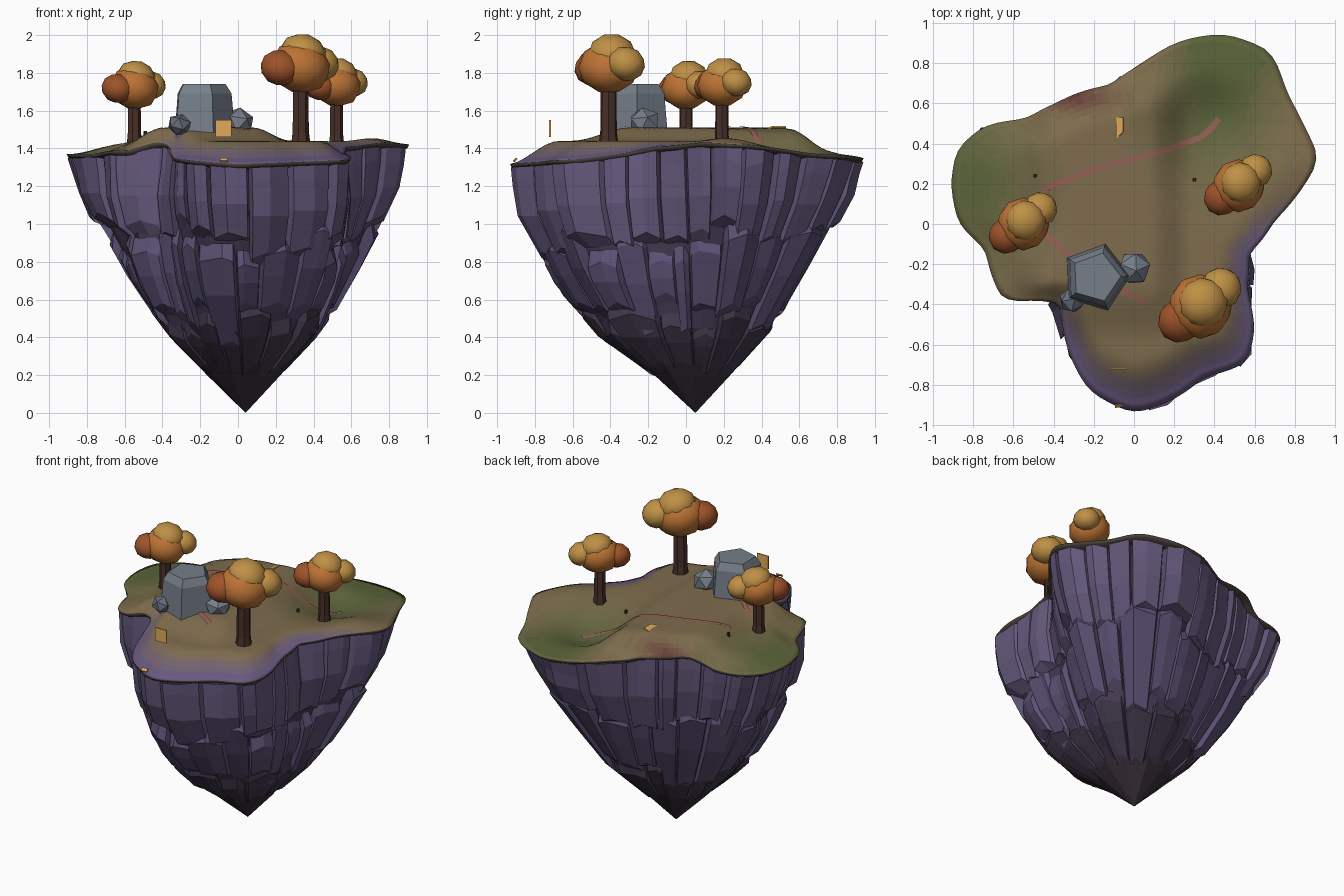
import bpy, math, random
from math import sin, cos, pi, radians, hypot, atan2, exp

if "Cube" in bpy.data.objects:
    bpy.data.objects.remove(bpy.data.objects["Cube"])

random.seed(4)
mats = {}


def mat(c):
    key = tuple(round(v, 3) for v in c)
    if key not in mats:
        mats[key] = bpy.data.materials.new("colour")
        mats[key].diffuse_color = (*key, 1)
    return mats[key]


def make(name, verts, faces, color, smooth=False):
    me = bpy.data.meshes.new(name)
    me.from_pydata(verts, [], faces)
    me.materials.append(mat(color))
    for p in me.polygons:
        p.use_smooth = smooth
    ob = bpy.data.objects.new(name, me)
    bpy.context.collection.objects.link(ob)
    return ob


def skin(rows, wrap=True, top=False, bottom=False, start=0):
    """Verts and quads joining equal-length rows."""
    n = len(rows[0])
    m = n if wrap else n - 1
    faces = [tuple(start + k for k in (i * n + j, (i + 1) * n + j, (i + 1) * n + (j + 1) % n, i * n + (j + 1) % n))
             for i in range(len(rows) - 1) for j in range(m)]
    if top:
        faces.append(tuple(start + k for k in range(n)))
    if bottom:
        faces.append(tuple(start + (len(rows) - 1) * n + k for k in reversed(range(n))))
    return [v for r in rows for v in r], faces


def lerp_table(t, x):
    if x <= t[0][0]:
        return t[0][1]
    for (a, u), (b, v) in zip(t, t[1:]):
        if x <= b:
            return u + (v - u) * (x - a) / (b - a)
    return t[-1][1]


def step(a, b, x):
    t = max(0, min(1, (x - a) / (b - a)))
    return t * t * (3 - 2 * t)


def cyclic(t):
    t = sorted((a % 360, v) for a, v in t)
    return [(t[-1][0] - 360, t[-1][1])] + t + [(t[0][0] + 360, t[0][1])]


# Island outline seen from above, turned into radius by angle
outline = [(.92, .32), (.84, .5), (.76, .65), (.68, .86), (.45, .945), (.23, .91), (.03, .79), (-.12, .69),
           (-.39, .6), (-.54, .52), (-.75, .485), (-.88, .37), (-.91, .2), (-.87, 0), (-.74, -.12), (-.71, -.25),
           (-.65, -.38), (-.47, -.375), (-.36, -.4), (-.33, -.62), (-.22, -.83), (0, -.94), (.2, -.87),
           (.35, -.76), (.56, -.69), (.6, -.52), (.56, -.33), (.57, -.15), (.7, .02), (.83, .17)]
radii = cyclic([(math.degrees(atan2(y, x)), hypot(x, y)) for x, y in outline])
drops = cyclic([(-90, .125), (-45, .1), (-15, .03), (20, .02), (45, .06), (65, .08), (90, .06), (110, .05),
                (140, .07), (180, .06), (215, .05), (240, .09)])


def out(a):
    d = math.degrees(a)
    return sum(lerp_table(radii, (d + k) % 360) for k in (-3, -1.5, 0, 1.5, 3)) / 5


def ground(x, y):
    a = atan2(y, x)
    f = hypot(x, y) / out(a)
    ridge = step(-.6, -.4, x) * (1 - step(.08, .28, x)) * step(-.6, -.3, y) * (1 - step(.55, .75, y))
    ridge *= 1 - exp(-((x + .58) / .15) ** 2 - (y / .17) ** 2)
    basin = exp(-((x - .4) / .25) ** 2 - ((y - .53) / .28) ** 2)
    west = exp(-((x + .72) / .18) ** 2 - ((y - .15) / .3) ** 2)
    east = exp(-((x - .72) / .13) ** 2 - ((y - .2) / .2) ** 2)
    drop = lerp_table(drops, math.degrees(a) % 360)
    return 1.44 + .07 * ridge - .125 * basin - .025 * west + .025 * east - drop * step(.72, 1.02, f)


# Smooth grassy top with a thin lip
N = 128
angs = [2 * pi * j / N for j in range(N)]
fr = [.01] + [k / 24 for k in range(1, 25)]
rows = [[(f * out(a) * cos(a), f * out(a) * sin(a), ground(f * out(a) * cos(a), f * out(a) * sin(a)))
         for a in angs] for f in fr]
rim = rows[-1]
rows.append([(x * .99, y * .99, z - .018) for x, y, z in rim])
rows.append([(x * .93, y * .93, z - .03) for x, y, z in rim])
land = make("grass_top", *skin(rows, top=True), (.06, .05, .04), True)
earth, green, purple, red = (.21, .15, .075), (.1, .125, .04), (.14, .1, .21), (.14, .05, .04)
slots = {}
for i, p in enumerate(land.data.polygons):
    if 24 * N <= i < 26 * N:
        continue
    x, y, _ = p.center
    a, f = atan2(y, x), hypot(x, y) / out(atan2(y, x))
    w = [(green, exp(-((x - .42) / .28) ** 2 - ((y - .6) / .36) ** 2) + exp(-((x + .8) / .28) ** 2 - ((y - .2) / .4) ** 2)
          + exp(-((x - .5) / .25) ** 2 - ((y - .9) / .15) ** 2)),
         (purple, step(.75, .97, f) * step(.2, .6, cos(a + 1.1))),
         (red, exp(-((x + .3) / .2) ** 2 - ((y - .62) / .06) ** 2))]
    c = earth
    for tint, k in w:
        k = round(min(1, k) * 6) / 6
        c = tuple(u + (v - u) * k for u, v in zip(c, tint))
    m = mat(c)
    if m.name not in slots:
        slots[m.name] = len(land.data.materials)
        land.data.materials.append(m)
    p.material_index = slots[m.name]

# Rock body: radius by angle and height, rounder and narrower toward the tip
profile = [(0, 0), (.2, .25), (.44, .525), (.65, .665), (.9, .805), (1.04, .88), (1.2, .935), (1.35, .965)]


def cliff(a, z, push=0):
    s, t = lerp_table(profile, z), max(0, 1 - z / 1.35)
    r = s * (out(a) * (1 - t) + .78 * t) + .11 * sin(pi * min(1, z / 1.4)) * max(0, -sin(a)) * step(0, .4, z)
    r *= 1 + push / .8
    return (r * cos(a) + .04 * t, r * sin(a) + .05 * t, z)


def rim_z(a):
    return ground(out(a) * cos(a), out(a) * sin(a)) - .02


core = [[cliff(2 * pi * j / 48, z, -.05) for j in range(48)] for z in (1.3, 1.15, 1, .8, .6, .45, .3, .22)]
make("rock_core", *skin(core), (.06, .047, .095))
tip = [[cliff(2 * pi * j / 10, z) for j in range(10)] for z in (.26, .2, 0)]
make("rock_tip", *skin(tip, top=True), (.04, .028, .04))

# Faceted columns in three tiers
tiers = [("upper_columns", 28, None, .9, (.13, .1, .205)), ("middle_columns", 26, .94, .45, (.105, .082, .175)),
         ("lower_columns", 17, .5, .2, (.055, .042, .075))]
for name, count, top, low, color in tiers:
    verts, faces = [], []
    widths = [random.uniform(.6, 1.4) for _ in range(count)]
    a0 = 0
    for wd in widths:
        a1 = a0 + 2 * pi * wd / sum(widths)
        zt = rim_z((a0 + a1) / 2) if top is None else top + random.uniform(-.08, .1)
        zb = low + random.uniform(-.12, .1) * (.2 if low < .3 else 1)
        push, mid = random.uniform(-.015, .02), random.uniform(-.01, .025)
        tilt = random.uniform(-.015, .015)
        e = random.uniform(.04, .1)
        across = [(0, -.05), (.06, push - tilt), (random.uniform(.3, .7), push + mid), (.94, push + tilt), (1, -.05)]
        levels = [(zt, 0 if top is None else -.07), (zt - .06, 0), ((zt + zb) / 2, random.uniform(0, .015)),
                  (zb + e, random.uniform(-.01, .01)), (zb, -.07)]
        col = [[cliff(a0 + (a1 - a0) * u, z - (.08 * abs(u - .5) if k in (1, 3) else 0), max(-.08, o + d))
                for u, o in across] for k, (z, d) in enumerate(levels)]
        if top is None:  # upper ends follow the rim
            for v, (u, o) in enumerate(across):
                x, y, z = col[0][v]
                col[0][v] = (x, y, rim_z(a0 + (a1 - a0) * u))
        v, f = skin(col, wrap=False, start=len(verts))
        verts += v
        faces += f
        a0 = a1
    make(name, verts, faces, color)


def blob(name, loc, scale, color, sub, smooth, turn=(0, 0, 0)):
    bpy.ops.mesh.primitive_ico_sphere_add(subdivisions=sub, radius=1, location=loc, rotation=turn)
    ob = bpy.context.object
    ob.name, ob.scale = name, scale
    ob.data.materials.append(mat(color))
    for p in ob.data.polygons:
        p.use_smooth = smooth


def ring(x, y, z, r, n, turn=0):
    return [(x + r * cos(turn + 2 * pi * k / n), y + r * sin(turn + 2 * pi * k / n), z) for k in range(n)]


# Autumn trees: tapered trunk and four leaf clumps
orange, yellow, rust = (.5, .17, .035), (.52, .28, .06), (.34, .085, .022)
for name, x, y, zc, s in (("left", -.55, 0, 1.72, 1), ("front", .33, -.41, 1.83, 1.22), ("right", .52, .19, 1.735, 1)):
    b = ground(x, y)
    trunk = [ring(x, y, z, r * s, 7) for z, r in ((zc, .06), (zc - .11 * s, .035), (b + .05, .037), (b - .03, .045))]
    make(name + "_trunk", *skin(trunk, top=True, bottom=True), (.065, .03, .022))
    for part, dx, dy, dz, r, h, c in (("main", 0, 0, 0, .132, .113, orange), ("crown", .012, .015, .06, .103, .085, yellow),
                                      ("back", .085, .075, .015, .085, .075, yellow), ("low", -.085, -.06, -.003, .09, .078, rust)):
        blob(f"{name}_leaves_{part}", (x + dx * s, y + dy * s, zc + dz * s), (r * s, r * s, h * s), c, 2, True, (0, .3, dx * 9))

# Grey boulders
stone = (.18, .21, .25)
boulder = [ring(-.19, -.265, z, r, 5, radians(74)) for z, r in ((1.74, .125), (1.69, .156), (1.42, .18))]
make("big_boulder", *skin(boulder, top=True, bottom=True), stone)
blob("small_boulder_right", (.0, -.22, 1.54), (.088, .088, .078), stone, 1, False, (.2, .1, .3))
blob("small_boulder_left", (-.31, -.38, 1.525), (.066, .066, .058), (.13, .15, .19), 1, False, (.1, .3, .8))

# Tiny dark stumps
for i, (x, y) in enumerate(((-.49, .24), (.3, .22))):
    z = ground(x, y)
    make(f"stump_{i}", *skin([ring(x, y, z + .02, .009, 6), ring(x, y, z - .01, .011, 6)], top=True), (.03, .025, .025))

# Pink trails draped on the ground
for i, pts in enumerate(([(.42, .525), (.39, .48), (.33, .43), (.21, .385), (.08, .345), (-.17, .28), (-.39, .2), (-.49, .15)],
                         [(-.44, -.05), (-.27, -.2), (-.07, -.32), (.13, -.43)])):
    path = [(p[0] + (q[0] - p[0]) * k / 6, p[1] + (q[1] - p[1]) * k / 6) for p, q in zip(pts, pts[1:]) for k in range(6)]
    rows = []
    for (x, y), (u, v) in zip(path, path[1:]):
        d = hypot(u - x, v - y)
        nx, ny = -(v - y) / d * .015, (u - x) / d * .015
        rows.append([(x + k * nx, y + k * ny, ground(x + k * nx, y + k * ny) + .006) for k in (-1, 1)])
    make(f"trail_{i}", *skin(rows, wrap=False), (.29, .12, .09), True)

# Thin golden plates
gold = (.75, .4, .1)


def plate(name, corners, t):
    back = [(x + t[0], y + t[1], z + t[2]) for x, y, z in corners]
    make(name, *skin([corners, back], top=True, bottom=True), gold)


plate("sign_plate", [(-.12, -.724, 1.46), (-.035, -.724, 1.46), (-.035, -.724, 1.55), (-.12, -.724, 1.55)], (0, .008, 0))
plate("fallen_plate", [(-.09, .42, 1.505), (-.055, .46, 1.52), (-.055, .53, 1.52), (-.09, .53, 1.505)], (.004, 0, -.008))
plate("edge_plate", [(-.095, -.915, 1.335), (-.055, -.91, 1.335), (-.055, -.895, 1.35), (-.095, -.9, 1.35)], (0, .004, -.006))

for m in bpy.data.materials:
    if m.users and not m.is_grease_pencil:
        m.use_nodes = True
        m.node_tree.nodes["Principled BSDF"].inputs["Base Color"].default_value = m.diffuse_color
